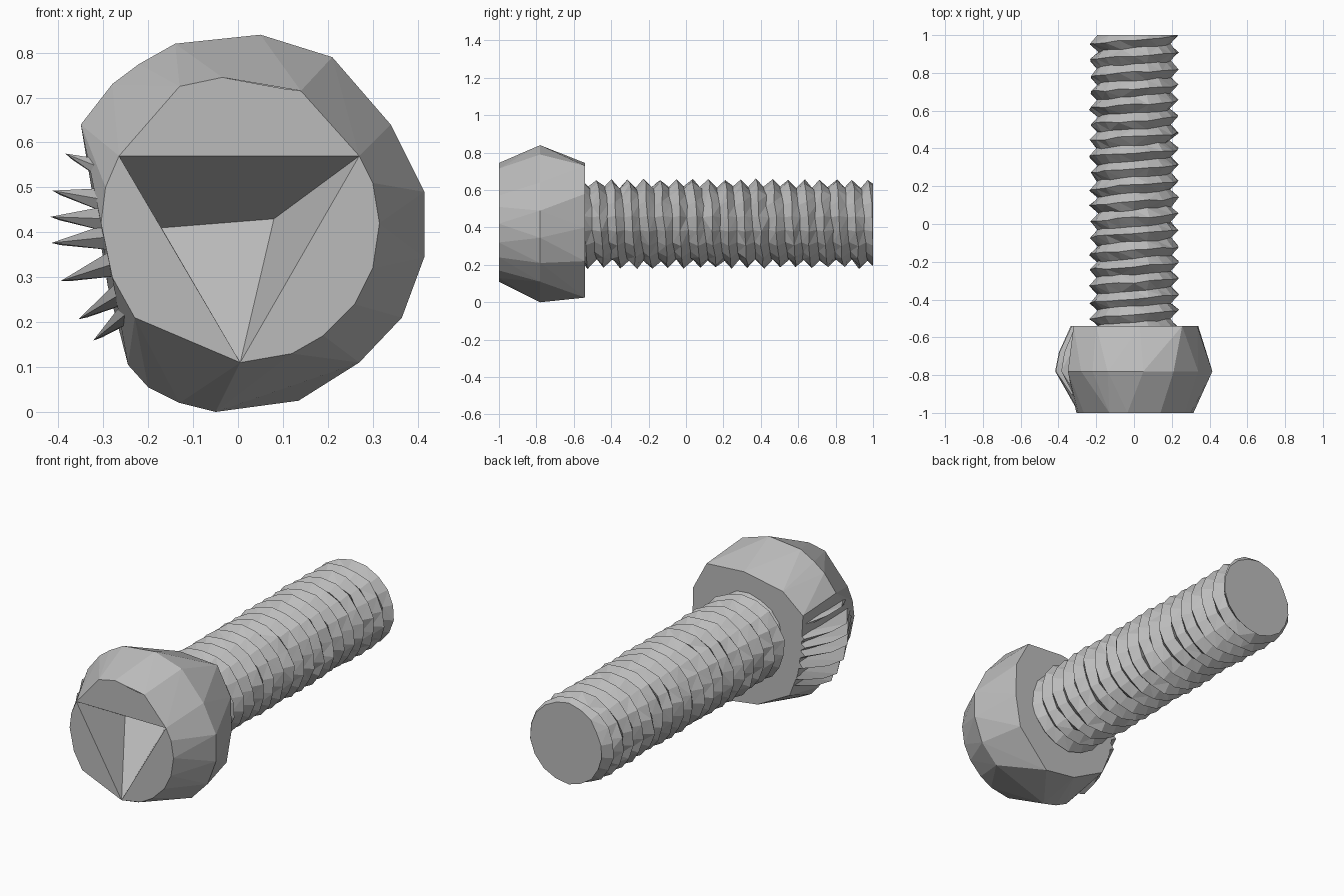
import bpy, bmesh, math, random
from mathutils import Vector

random.seed(4)
AXIS_Z = 0.42
FRONT, MID, BACK = -1.0, -0.78, -0.54

if "Cube" in bpy.data.objects:
    bpy.data.objects.remove(bpy.data.objects["Cube"], do_unlink=True)

steel = bpy.data.materials.new("grey steel")
steel.use_nodes = True
grey = (0.5, 0.5, 0.5, 1)
steel.diffuse_color = grey
steel.node_tree.nodes["Principled BSDF"].inputs["Base Color"].default_value = grey


def finish(bm, name):
    bmesh.ops.recalc_face_normals(bm, faces=bm.faces[:])
    mesh = bpy.data.meshes.new(name)
    bm.to_mesh(mesh)
    bm.free()
    mesh.materials.append(steel)
    obj = bpy.data.objects.new(name, mesh)
    bpy.context.collection.objects.link(obj)
    return obj


def hull(bm, points):
    verts = [bm.verts.new(p) for p in points]
    res = bmesh.ops.convex_hull(bm, input=verts)
    junk = {g for g in res["geom_interior"] + res["geom_unused"]
            if isinstance(g, bmesh.types.BMVert)}
    bmesh.ops.delete(bm, geom=list(junk), context="VERTS")


def polar(r, degrees, y):
    a = math.radians(degrees)
    return Vector((r * math.cos(a), y, AXIS_Z + r * math.sin(a)))


# Head: faceted bulging body, front rim listed from the recess's left corner
rim = [(-.265, .57), (-.13, .725), (-.035, .745), (.1, .72), (.14, .715),
       (.27, .57), (.3, .51), (.315, .42), (.3, .32), (.26, .24), (.19, .17),
       (.12, .13), (.005, .11), (-.23, .21), (-.28, .3), (-.305, .42), (-.295, .5)]
belt = [(.05, .84), (.21, .79), (.34, .64), (.415, .49), (.415, .345),
        (.365, .21), (.27, .11), (-.05, 0), (-.13, .02), (-.2, .055),
        (-.245, .105), (-.35, .64), (-.28, .73), (-.22, .775), (-.14, .82)]
back = [(.255, .73), (.335, .58), (.34, .4), (.31, .22), (.135, .025),
        (-.05, .05), (-.24, .15), (-.29, .28), (-.31, .42), (-.32, .6),
        (-.2, .7), (.03, .745)]

bm = bmesh.new()
hull(bm, [(x, FRONT, z) for x, z in rim] + [(x, MID, z) for x, z in belt]
     + [(x, BACK, z) for x, z in back])
flat = [f for f in bm.faces if all(v.co.y < FRONT + .001 for v in f.verts)]
bmesh.ops.delete(bm, geom=flat, context="FACES")

# Front face in three segments around a sunken triangular recess
ring = [bm.verts.new((x, FRONT, z)) for x, z in rim]
for segment in (ring[0:6], ring[5:13], ring[12:] + ring[:1]):
    bm.faces.new(segment)
left, right, low = ring[0], ring[5], ring[12]
deep_l = bm.verts.new((-.17, -.72, .41))
deep_r = bm.verts.new((.08, -.72, .43))
for face in ((left, right, deep_r, deep_l), (deep_l, deep_r, low),
             (left, deep_l, low), (right, low, deep_r)):
    bm.faces.new(face)
bmesh.ops.remove_doubles(bm, verts=bm.verts[:], dist=.0005)
bmesh.ops.dissolve_limit(bm, angle_limit=.02, verts=bm.verts[:], edges=bm.edges[:])
finish(bm, "bolt_head")

# Grip teeth: pointed ridges on one side of the head
bm = bmesh.new()
for angle, reach in ((158, .415), (170, .42), (178, .418), (186, .418),
                     (198, .415), (211, .415), (219, .415)):
    points = [polar(.298, angle, FRONT + .01), polar(reach, angle, MID),
              polar(reach - .02, angle + 1, MID + .1), polar(.335, angle, BACK)]
    for side in (-5.5, 5.5):
        points += [polar(.295, angle + side, y) for y in (FRONT + .03, MID, BACK)]
    hull(bm, points)
finish(bm, "grip_teeth")

# Threaded shank: helical crest and root strips, slightly irregular
SIDES, PITCH, TURNS = 18, .0855, 20
bm = bmesh.new()


def helix(radius, start, rough):
    verts = []
    for i in range(SIDES * (TURNS + 1)):
        a = 2 * math.pi * i / SIDES
        r = radius + random.uniform(-rough, rough)
        y = start + PITCH * i / SIDES + random.uniform(-rough, rough)
        verts.append(bm.verts.new((r * math.sin(a), y, AXIS_Z + r * math.cos(a))))
    return verts


crest = helix(.236, -.48 - 2 * PITCH, .006)
root = helix(.195, -.48 - 1.5 * PITCH, .006)
for i in range(SIDES * TURNS - 1):
    n = i + SIDES
    bm.faces.new((crest[i], crest[i + 1], root[i + 1], root[i]))
    bm.faces.new((root[i], root[i + 1], crest[n + 1], crest[n]))

# Trim both ends and close the tip with a flat cap
for y, normal in ((1, 1), (BACK - .03, -1)):
    cut = bmesh.ops.bisect_plane(bm, geom=bm.verts[:] + bm.edges[:] + bm.faces[:],
                                 plane_co=(0, y, 0), plane_no=(0, normal, 0),
                                 clear_outer=True)
    edges = [g for g in cut["geom_cut"] if isinstance(g, bmesh.types.BMEdge)]
    bmesh.ops.edgeloop_fill(bm, edges=edges)
bmesh.ops.triangulate(bm, faces=[f for f in bm.faces if len(f.verts) == 4])
finish(bm, "threaded_shank")
